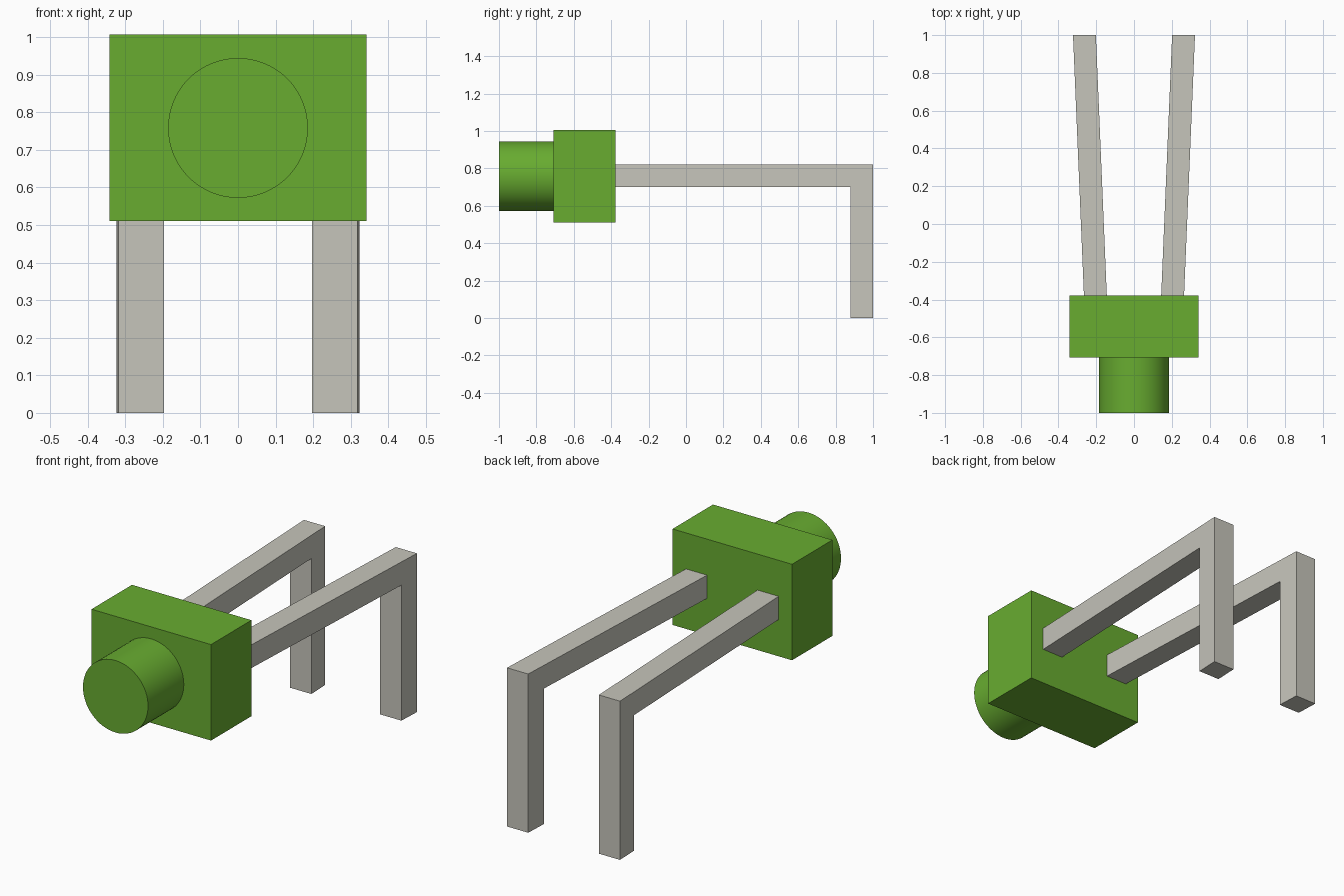
import bpy, bmesh, math
from mathutils import Matrix

cube = bpy.data.objects.get("Cube")
if cube:
    bpy.data.objects.remove(cube, do_unlink=True)


def make_material(name, rgb):
    mat = bpy.data.materials.new(name)
    mat.use_nodes = True
    color = (*rgb, 1.0)
    mat.diffuse_color = color
    mat.node_tree.nodes["Principled BSDF"].inputs["Base Color"].default_value = color
    return mat


def add_object(name, bm, mat):
    bmesh.ops.recalc_face_normals(bm, faces=bm.faces)
    mesh = bpy.data.meshes.new(name)
    bm.to_mesh(mesh)
    bm.free()
    mesh.materials.append(mat)
    obj = bpy.data.objects.new(name, mesh)
    bpy.context.collection.objects.link(obj)
    return obj


green = make_material("leaf green", (0.138, 0.413, 0.030))
grey = make_material("warm grey", (0.565, 0.558, 0.497))

FRONT, BLOCK_FRONT, BLOCK_BACK, BACK = -1.0, -0.708, -0.378, 1.0
MID_Z = 0.758

# Rectangular head block
bm = bmesh.new()
bmesh.ops.create_cube(bm, size=1)
bmesh.ops.scale(bm, verts=bm.verts, vec=(0.683, BLOCK_BACK - BLOCK_FRONT, 0.496))
bmesh.ops.translate(bm, verts=bm.verts, vec=(0, (BLOCK_FRONT + BLOCK_BACK) / 2, MID_Z))
add_object("head_block", bm, green)

# Round barrel on the front of the block
bm = bmesh.new()
bmesh.ops.create_cone(bm, cap_ends=True, segments=64, radius1=0.186, radius2=0.186,
                      depth=BLOCK_FRONT - FRONT)
bmesh.ops.rotate(bm, verts=bm.verts, matrix=Matrix.Rotation(math.pi / 2, 3, "X"))
bmesh.ops.translate(bm, verts=bm.verts, vec=(0, (FRONT + BLOCK_FRONT) / 2, MID_Z))
barrel = add_object("front_barrel", bm, green)
bpy.context.view_layer.objects.active = barrel
barrel.select_set(True)
bpy.ops.object.shade_smooth_by_angle(angle=math.radians(40))
barrel.select_set(False)

# Splayed arms, each bent down into a leg: side profile (y, z)
PROFILE = [(BLOCK_BACK, 0.70), (0.88, 0.70), (0.88, 0), (BACK, 0),
           (BACK, 0.82), (BLOCK_BACK, 0.82)]
INNER_X, WIDTH, SPLAY = 0.144, 0.121, 0.042


def add_arm(name, side):
    bm = bmesh.new()
    inner, outer = [], []
    for y, z in PROFILE:
        x = INNER_X + SPLAY * (y - BLOCK_BACK)
        inner.append(bm.verts.new((side * x, y, z)))
        outer.append(bm.verts.new((side * (x + WIDTH), y, z)))
    bm.faces.new(inner)
    bm.faces.new(outer)
    for i in range(len(PROFILE)):
        j = (i + 1) % len(PROFILE)
        bm.faces.new((inner[i], inner[j], outer[j], outer[i]))
    add_object(name, bm, grey)


add_arm("left_arm", 1)
add_arm("right_arm", -1)
